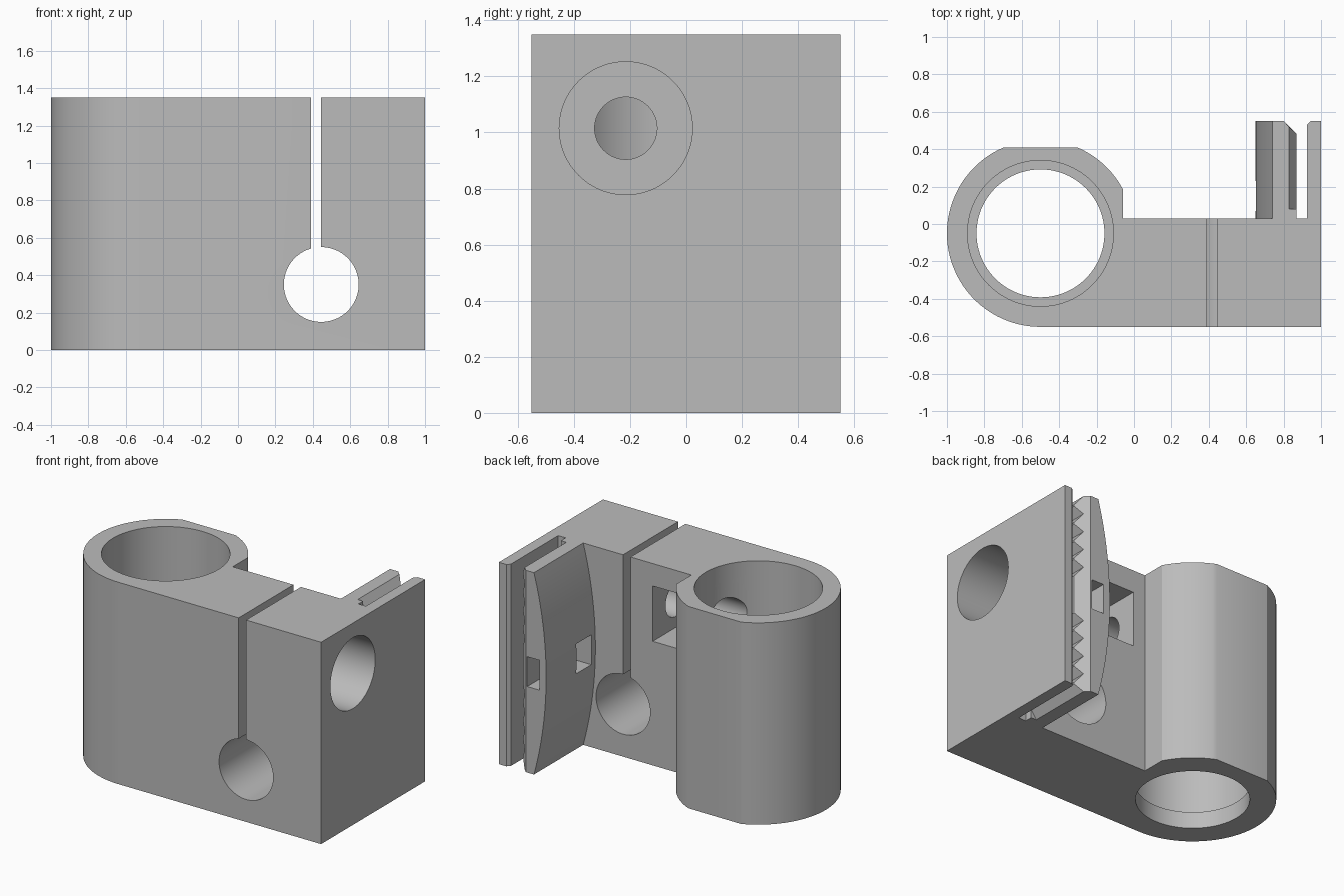
import bpy, bmesh, math
from mathutils import Vector

cube = bpy.data.objects.get("Cube")
if cube:
    bpy.data.objects.remove(cube, do_unlink=True)

H = 1.35                 # height of the whole bracket
MID = H / 2
CX, CY, R = -0.5, -0.05, 0.5   # tube centre and outer radius

grey = bpy.data.materials.new("plain_grey")
grey.use_nodes = True
grey.diffuse_color = (0.5, 0.5, 0.5, 1)
grey.node_tree.nodes["Principled BSDF"].inputs["Base Color"].default_value = (0.5, 0.5, 0.5, 1)


def prism(name, points, direction):
    """Extrude a closed 3D outline along a direction."""
    bm = bmesh.new()
    face = bm.faces.new([bm.verts.new(p) for p in points])
    new = bmesh.ops.extrude_face_region(bm, geom=[face])["geom"]
    bmesh.ops.translate(bm, vec=Vector(direction),
                        verts=[v for v in new if isinstance(v, bmesh.types.BMVert)])
    bmesh.ops.recalc_face_normals(bm, faces=bm.faces)
    mesh = bpy.data.meshes.new(name)
    bm.to_mesh(mesh)
    bm.free()
    mesh.materials.append(grey)
    ob = bpy.data.objects.new(name, mesh)
    bpy.context.collection.objects.link(ob)
    return ob


def box(name, lo, hi):
    (x0, y0, z0), (x1, y1, z1) = lo, hi
    return prism(name, [(x0, y0, z0), (x1, y0, z0), (x1, y1, z0), (x0, y1, z0)], (0, 0, z1 - z0))


def rod(name, start, axis, length, radius, sides=96):
    """Cylinder from a start point along the x, y or z axis."""
    pts = []
    for i in range(sides):
        a = 2 * math.pi * i / sides
        p = Vector(start)
        p[(axis + 1) % 3] += radius * math.cos(a)
        p[(axis + 2) % 3] += radius * math.sin(a)
        pts.append(p)
    step = Vector((0, 0, 0))
    step[axis] = length
    return prism(name, pts, step)


def combine(target, other, operation):
    """Boolean the other object into the target and discard it."""
    other.hide_render = True
    mod = target.modifiers.new("boolean", "BOOLEAN")
    mod.operation = operation
    mod.solver = "EXACT"
    mod.object = other
    bpy.context.view_layer.objects.active = target
    bpy.ops.object.modifier_apply(modifier=mod.name)
    bpy.data.objects.remove(other, do_unlink=True)


def cut(target, other):
    combine(target, other, "DIFFERENCE")


# Body outline: block, outer plate with chamfer, and round tube trimmed flat
outline = [(1, -0.55), (1, 0.55), (0.945, 0.55), (0.925, 0.53), (0.925, 0.03), (-0.06, 0.03)]


def arc(a0, a1, n):
    return [(CX + R * math.cos(a0 + (a1 - a0) * i / n),
             CY + R * math.sin(a0 + (a1 - a0) * i / n)) for i in range(n + 1)]


side = math.acos(0.44 / R)
flat = math.asin(0.46 / R)
outline += arc(side, flat, 12) + arc(math.pi - flat, 1.5 * math.pi, 40)
body = prism("clamp_body", [(x, y, 0) for x, y in outline], (0, 0, H))

# Jaw with a bulged inner side and a bevelled free end
bulge = 0.09
rad = (MID ** 2 + bulge ** 2) / (2 * bulge)
jaw_pts = [(0.87, 0.0, 0), (0.87, 0.0, H)]
N = 32
for i in range(N + 1):
    z = H * (1 - i / N)
    x = 0.65 + rad - math.sqrt(rad ** 2 - (z - MID) ** 2)
    jaw_pts.append((x, 0.0, z))
jaw = prism("toothed_jaw", jaw_pts, (0, 0.55, 0))
cut(jaw, prism("bevel_cutter", [(0.80, 0.55, -0.1), (0.88, 0.47, -0.1),
                                (0.90, 0.60, -0.1), (0.80, 0.60, -0.1)], (0, 0, H + 0.2)))

# Row of V grooves facing the outer plate, left plain at mid height
pitch = H / 11
for k in range(12):
    if k in (5, 6):
        continue
    z, h = k * pitch, pitch * 0.48
    cut(jaw, prism("groove_cutter", [(0.83, 0.08, z), (0.872, 0.08, z - h),
                                     (0.872, 0.08, z + h)], (0, 0.6, 0)))

# Strap channel: in at the jaw end, out through the bulged side
cut(jaw, box("end_channel", (0.70, 0.07, MID - 0.1), (0.79, 0.7, MID + 0.1)))
cut(jaw, box("side_channel", (0.5, 0.07, MID - 0.1), (0.75, 0.23, MID + 0.1)))
combine(body, jaw, "UNION")

# Stepped bore in the tube, with a lip at the bottom
cut(body, rod("bore", (CX, CY, -0.1), 2, H + 0.2, 0.342))
cut(body, rod("wide_bore", (CX, CY, 0.11), 2, H, 0.39))

# Flex slot ending in a round relief hole
cut(body, box("flex_slot", (0.39, -0.7, 0.4), (0.445, 0.029 + 0.1, H + 0.1)))
cut(body, rod("relief_hole", (0.445, -0.7, 0.35), 1, 1.0, 0.2))

# Clamping bolt hole, its counterbore and the nut pocket
BY, BZ = -0.215, 1.015
cut(body, rod("bolt_hole", (-0.4, BY, BZ), 0, 1.2, 0.111, 64))
cut(body, rod("head_recess", (0.6, BY, BZ), 0, 0.6, 0.237))
cut(body, box("nut_pocket", (0.03, -0.40, BZ - 0.185), (0.226, 0.1, BZ + 0.185)))

# Smooth shading with crisp edges
bpy.ops.object.select_all(action="DESELECT")
body.select_set(True)
bpy.context.view_layer.objects.active = body
bpy.ops.object.shade_smooth_by_angle(angle=math.radians(25))
